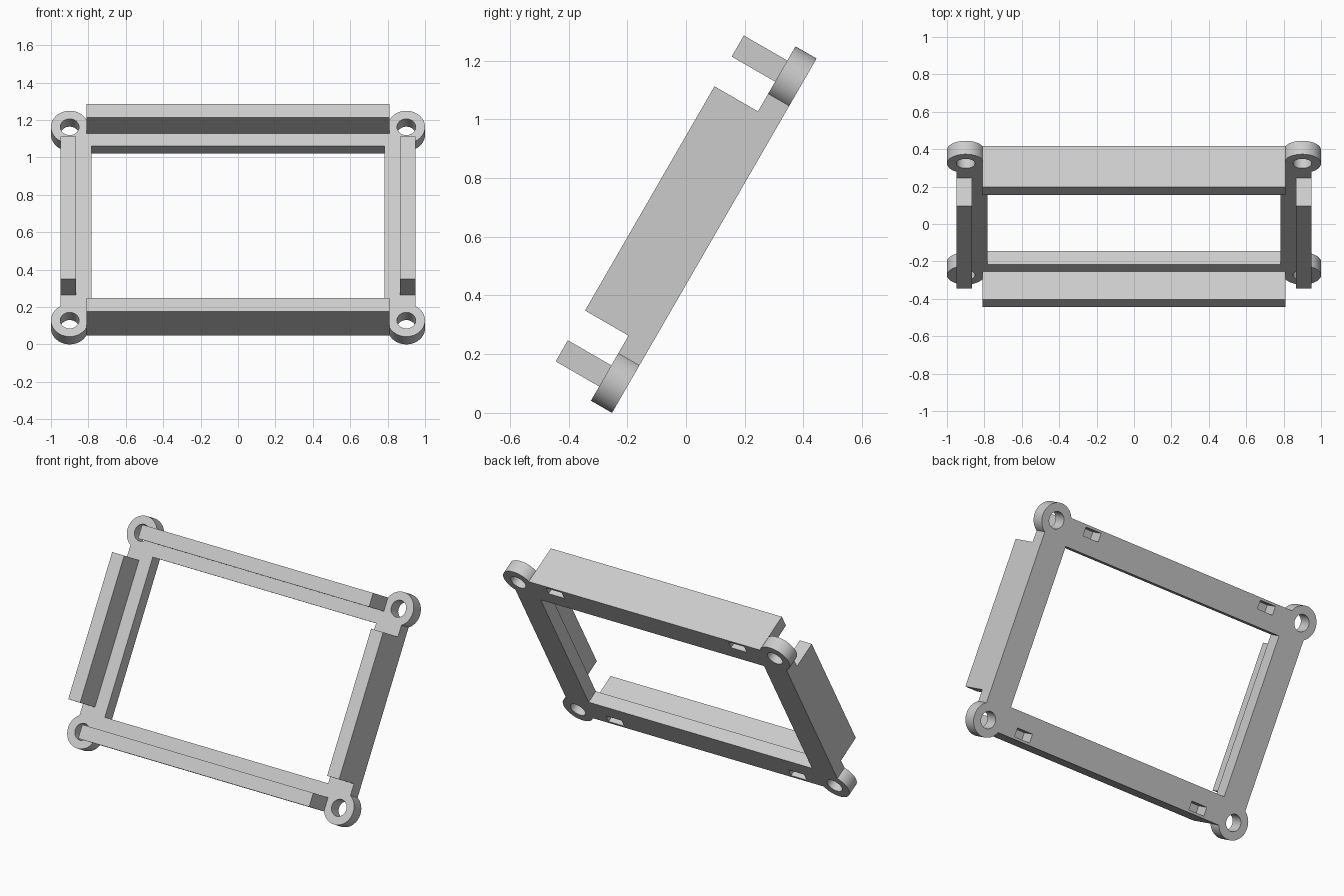
import bpy
import math
from mathutils import Matrix, Vector

cube = bpy.data.objects.get("Cube")
if cube:
    bpy.data.objects.remove(cube, do_unlink=True)

# Main sizes: the frame is laid out flat, then leaned back
THICK = 0.083
WALL_TOP = 0.254
OUT_X, OUT_Y = 0.95, 0.641
IN_X, IN_Y = 0.783, 0.48
EAR_X, EAR_Y = 0.9, 0.597
MID = 0.697
LEAN = math.radians(60)
place = (Matrix.Translation((0, -0.252, 0)) @ Matrix.Rotation(LEAN, 4, 'X')
         @ Matrix.Translation((0, MID, 0)))

grey = bpy.data.materials.new("light_grey")
grey.use_nodes = True
grey.diffuse_color = (0.6, 0.6, 0.6, 1)
grey.node_tree.nodes["Principled BSDF"].inputs["Base Color"].default_value = (0.6, 0.6, 0.6, 1)


def finish(obj, name):
    obj.name = name
    obj.data.materials.clear()
    obj.data.materials.append(grey)
    return obj


def box(name, x0, x1, y0, y1, z0, z1):
    bpy.ops.mesh.primitive_cube_add(size=1)
    obj = bpy.context.object
    size = Matrix.Diagonal((x1 - x0, y1 - y0, z1 - z0, 1))
    centre = Vector(((x0 + x1) / 2, (y0 + y1) / 2, (z0 + z1) / 2))
    obj.data.transform(Matrix.Translation(centre) @ size)
    return finish(obj, name)


def disc(name, x, y, radius, z0, z1):
    bpy.ops.mesh.primitive_cylinder_add(vertices=64, radius=radius, depth=z1 - z0)
    obj = bpy.context.object
    obj.data.transform(Matrix.Translation((x, y, (z0 + z1) / 2)))
    return finish(obj, name)


def combine(target, tool, operation):
    tool.hide_render = True
    mod = target.modifiers.new("combine", 'BOOLEAN')
    mod.operation = operation
    mod.solver = 'EXACT'
    mod.object = tool
    bpy.context.view_layer.objects.active = target
    bpy.ops.object.modifier_apply(modifier=mod.name)
    bpy.data.objects.remove(tool, do_unlink=True)


# Flat rectangular frame with an open middle
frame = box("frame", -OUT_X, OUT_X, -OUT_Y, OUT_Y, 0, THICK)
combine(frame, box("opening", -IN_X, IN_X, -IN_Y, IN_Y, -1, 1), 'DIFFERENCE')

corners = [(sx, sy) for sx in (-1, 1) for sy in (-1, 1)]
for sx, sy in corners:
    # Round screw ear on the corner
    combine(frame, disc("ear", sx * EAR_X, sy * EAR_Y, 0.1, 0, THICK), 'UNION')
for sx, sy in corners:
    # Screw hole and the slot in the back of the long rails
    combine(frame, disc("hole", sx * EAR_X, sy * EAR_Y, 0.05, -1, 1), 'DIFFERENCE')
    x, y = sx * 0.64, sy * 0.6
    combine(frame, box("slot", x - 0.055, x + 0.055, y - 0.026, y + 0.026, -1, 1), 'DIFFERENCE')

# Upright walls along the four rails
parts = [frame]
for name, s in (("left_wall", 1), ("right_wall", -1)):
    a, b = sorted((s * 0.866, s * OUT_X))
    parts.append(box(name, a, b, -0.441, 0.441, THICK, WALL_TOP))
for name, s in (("upper_wall", 1), ("lower_wall", -1)):
    a, b = sorted((s * 0.558, s * OUT_Y))
    parts.append(box(name, -0.81, 0.81, a, b, THICK, WALL_TOP))

# Lean the whole assembly back
for obj in parts:
    obj.data.transform(place)

# Smooth only the round ears and holes
bpy.ops.object.select_all(action='DESELECT')
frame.select_set(True)
bpy.context.view_layer.objects.active = frame
bpy.ops.object.shade_smooth_by_angle(angle=math.radians(30))
